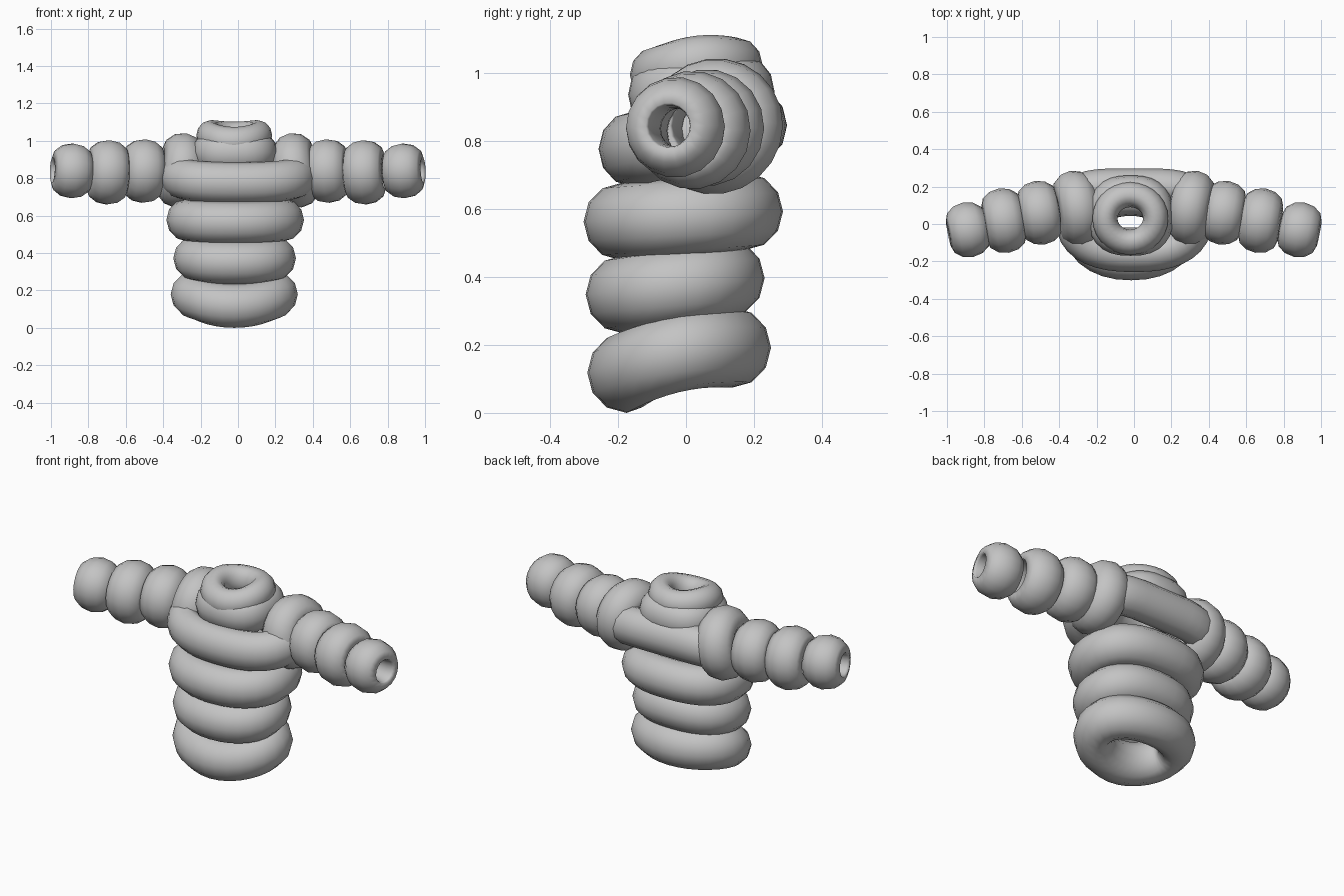
import bpy, bmesh, math
from mathutils import Vector

if "Cube" in bpy.data.objects:
    bpy.data.objects.remove(bpy.data.objects["Cube"])

grey = bpy.data.materials.new("soft grey")
grey.diffuse_color = (0.55, 0.55, 0.55, 1)
grey.use_nodes = True
grey.node_tree.nodes["Principled BSDF"].inputs["Base Color"].default_value = grey.diffuse_color


def oval(t, a, b, front, back):
    """Point on a superellipse with its own squareness at front and back."""
    c, s = math.cos(t), math.sin(t)
    e = 2 / (back if s > 0 else front)
    return Vector((a * math.copysign(abs(c) ** e, c), b * math.copysign(abs(s) ** e, s), 0))


def ring(name, centre, a, b, out, inn, half, axis=(0, 0, 1), tilt=0, lift=0,
         front=2, back=2, n=28, m=12):
    """Padded ring: a, b are path radii; out, inn, half shape the tube section."""
    bm = bmesh.new()
    loops = []
    for i in range(n):
        t = 2 * math.pi * i / n
        p = oval(t, a, b, front, back)
        d = oval(t + .06, a, b, front, back) - oval(t - .06, a, b, front, back)
        normal = Vector((d.y, -d.x, 0)).normalized()
        z = tilt * math.sin(t) + lift * math.cos(t) ** 2
        loop = []
        for j in range(m):
            u = 2 * math.pi * j / m
            r = math.cos(u) * (out if math.cos(u) > 0 else inn)
            loop.append(bm.verts.new(p + normal * r + Vector((0, 0, z + half * math.sin(u)))))
        loops.append(loop)
    for i in range(n):
        for j in range(m):
            k, l = (i + 1) % n, (j + 1) % m
            bm.faces.new((loops[i][j], loops[k][j], loops[k][l], loops[i][l]))
    bmesh.ops.recalc_face_normals(bm, faces=bm.faces)
    for f in bm.faces:
        f.smooth = True
    me = bpy.data.meshes.new(name)
    bm.to_mesh(me)
    bm.free()
    me.materials.append(grey)
    ob = bpy.data.objects.new(name, me)
    ob.location = centre
    ob.rotation_euler = Vector((0, 0, 1)).rotation_difference(Vector(axis)).to_euler()
    bpy.context.collection.objects.link(ob)
    return ob


# Torso: three stacked padded rings, the lowest one dipping at the front
ring("hem_ring", (-.02, -.02, .155), .225, .155, .115, .09, .118, tilt=.037, lift=.024)
ring("waist_ring", (-.018, -.032, .372), .215, .15, .113, .075, .115, tilt=.024, front=2.2, back=2.4)
ring("rib_ring", (-.015, -.008, .577), .258, .183, .11, .08, .113, tilt=.015, front=2.2, back=2.5)

# Chest: wide ring, rounded in front and straight across the back
ring("chest_ring", (0, .02, .81), .318, .177, .10, .085, .11, tilt=.035, front=2.4, back=4.5, n=36)

# Collar: two smaller rings around the neck opening
ring("lower_collar", (-.018, .045, .94), .148, .135, .08, .07, .10, tilt=.005, front=2.8, back=2.8)
ring("upper_collar", (-.02, .03, 1.008), .13, .122, .073, .062, .08, tilt=.014, lift=.02)

# Sleeves: a shoulder ring and three shrinking rings on each side
sleeves = (("upper_sleeve", -.505, .48, .06, .838, .172, .16),
           ("middle_sleeve", -.696, .677, .018, .831, .174, .16),
           ("cuff", -.888, .885, -.031, .839, .148, .2))
for side, s in (("left", -1), ("right", 1)):
    ring(side + "_shoulder", (s * .31, .085, .842), .105, .105, .097, .05, .107,
         axis=(s, -.15, .16), n=22)
    for name, left, right, y, z, radius, yaw in sleeves:
        path = radius - .08
        ring(side + "_" + name, (left if s < 0 else right, y, z), path, path, .08, .012, .107,
             axis=(s, -yaw, .04), n=18)
